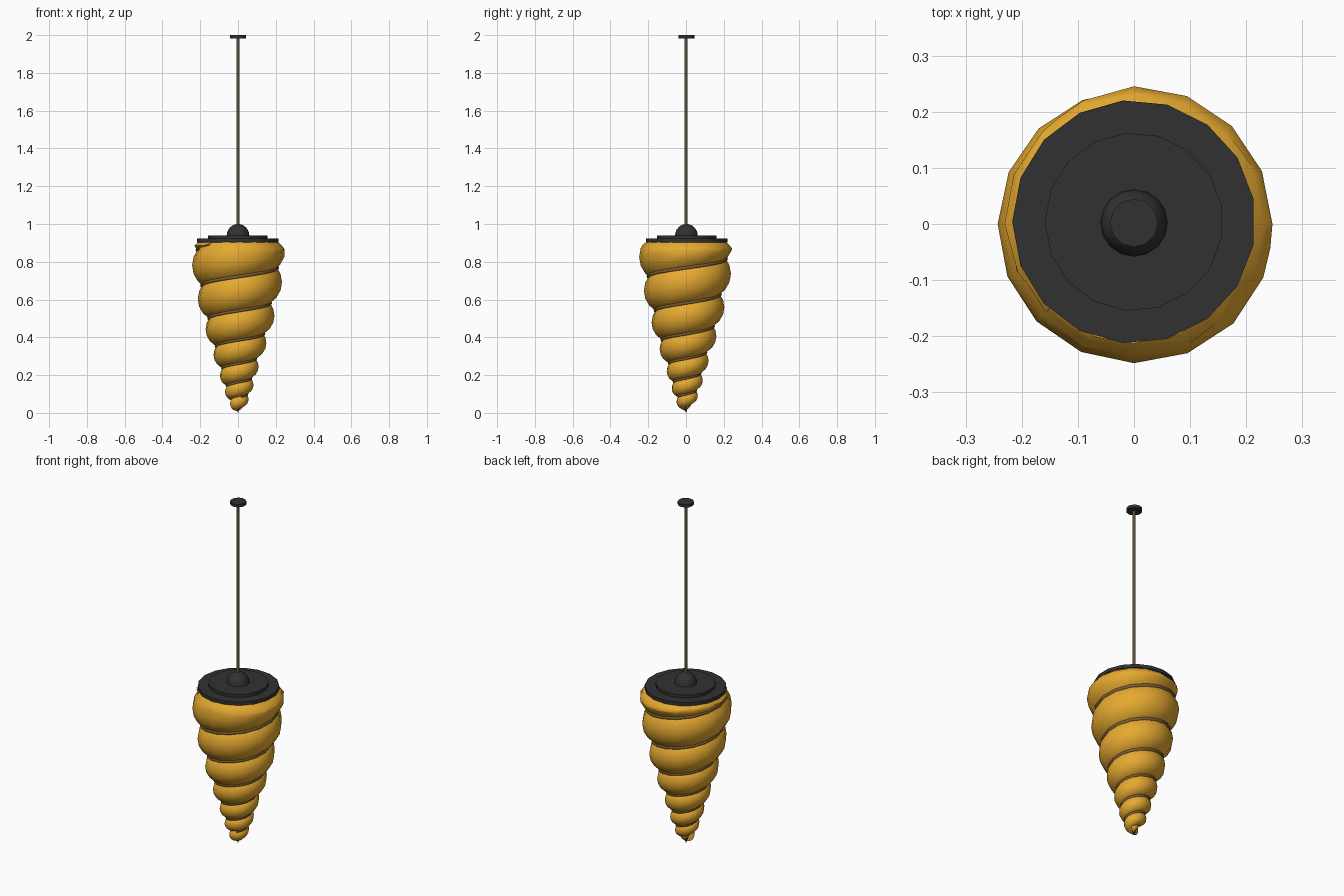
import bpy, bmesh, math
from mathutils import Vector

if "Cube" in bpy.data.objects:
    bpy.data.objects.remove(bpy.data.objects["Cube"])


def material(name, rgb):
    m = bpy.data.materials.new(name)
    m.diffuse_color = (*rgb, 1)
    m.use_nodes = True
    m.node_tree.nodes["Principled BSDF"].inputs["Base Color"].default_value = m.diffuse_color
    return m


AMBER = material("amber glass", (0.79, 0.40, 0.03))
DARK = material("dark metal", (0.031, 0.031, 0.032))
CORD = material("tan cord", (0.36, 0.27, 0.14))
TRIM = material("brown trim", (0.20, 0.115, 0.035))


def finish(bm, name, mat, angle=40):
    bmesh.ops.recalc_face_normals(bm, faces=bm.faces)
    me = bpy.data.meshes.new(name)
    bm.to_mesh(me)
    bm.free()
    me.materials.append(mat)
    ob = bpy.data.objects.new(name, me)
    bpy.context.collection.objects.link(ob)
    bpy.ops.object.select_all(action='DESELECT')
    ob.select_set(True)
    bpy.context.view_layer.objects.active = ob
    bpy.ops.object.shade_smooth_by_angle(angle=math.radians(angle))
    return ob


def lathe(name, profile, sides, mat, y=0.0):
    """Turned solid from (radius, z) pairs, bottom to top."""
    bm = bmesh.new()
    rings = []
    for r, z in profile:
        rings.append([bm.verts.new((-r * math.cos(math.tau * i / sides),
                                    y - r * math.sin(math.tau * i / sides), z))
                      for i in range(sides)])
    for a, b in zip(rings, rings[1:]):
        for i in range(sides):
            j = (i + 1) % sides
            bm.faces.new((a[i], a[j], b[j], b[i]))
    bm.faces.new(rings[0])
    bm.faces.new(rings[-1])
    return finish(bm, name, mat)


# Spiral: tapering tube wound down a cone (values at each whole turn)
HEIGHT = [0.87, 0.692, 0.515, 0.37, 0.245, 0.148, 0.072, 0.02]
OUTER = [0.253, 0.233, 0.193, 0.150, 0.109, 0.082, 0.056, 0.032]
STEPS, TOP = 16, 0.904


def at(values, t):
    i = max(0, min(int(t), len(values) - 2))
    return values[i] + (values[i + 1] - values[i]) * (t - i)


def coil(t):
    """Centre radius, centre height and tube radius at turn t."""
    out = min(at(OUTER, t), 0.254)
    share = 0.54 + 0.012 * max(t, 0) + 0.25 * max(t - 5.5, 0)
    return out * (1 - share), at(HEIGHT, t), out * share


def sweep(path, section, steps):
    """Round tube along (turn, radius, height, tube radius) samples."""
    bm = bmesh.new()
    rings = []
    for t, rad, z, tube in path:
        a = -math.tau * t
        ring = []
        for s in range(section):
            p = math.tau * s / section
            r = rad + tube * math.cos(p)
            ring.append(bm.verts.new((r * math.cos(a), r * math.sin(a),
                                      z + tube * math.sin(p))))
        rings.append(ring)
    for a, b in zip(rings, rings[1:]):
        for i in range(section):
            j = (i + 1) % section
            bm.faces.new((a[i], a[j], b[j], b[i]))
    bm.faces.new(rings[0])
    bm.faces.new(rings[-1])
    return bm


def trim_shoulder(bm):
    """Cut level under the lid and round the shoulder inwards."""
    bmesh.ops.recalc_face_normals(bm, faces=bm.faces)
    for z, cut in ((0.865, False), (0.886, False), (TOP, True)):
        bmesh.ops.bisect_plane(bm, geom=bm.verts[:] + bm.edges[:] + bm.faces[:],
                               plane_co=(0, 0, z), plane_no=(0, 0, 1), clear_outer=cut)
    for v in bm.verts:
        if v.co.z > 0.84:
            limit = 0.253 - 0.041 * ((v.co.z - 0.84) / (TOP - 0.84)) ** 2
            flat = Vector((v.co.x, v.co.y))
            if flat.length > limit:
                flat *= limit / flat.length
                v.co.x, v.co.y = flat


path = [(k / STEPS, *coil(k / STEPS)) for k in range(-10, int(6.45 * STEPS) + 1)]
bm = sweep(path, 18, STEPS)
trim_shoulder(bm)
finish(bm, "spiral_shade", AMBER, 60)

# Thin trim lying in the groove, where neighbouring coils meet
groove = []
for k in range(-9, int(5.3 * STEPS)):
    t = k / STEPS
    r0, z0, a = coil(t)
    r1, z1, b = coil(t + 1)
    d = math.hypot(r1 - r0, z1 - z0)
    u = (a * a - b * b + d * d) / (2 * d)
    h = math.sqrt(max(a * a - u * u, 0))
    ex, ez = (r1 - r0) / d, (z1 - z0) / d
    groove.append((t, r0 + ex * u - ez * h, z0 + ez * u + ex * h, 0.010))
groove = [g for g in groove if g[2] < 0.89]
finish(sweep(groove, 8, STEPS), "groove_trim", TRIM, 60)

# Lid in two steps, with a domed knob
lathe("lid_lower", [(0.217, 0.903), (0.217, 0.923)], 17, DARK, 0.004)
lathe("lid_upper", [(0.159, 0.92), (0.159, 0.94)], 17, DARK, 0.004)
dome = [(0.06 * math.cos(math.pi / 2 * i / 6), 0.938 + 0.062 * math.sin(math.pi / 2 * i / 6))
        for i in range(6)] + [(0.001, 1.0)]
lathe("knob", dome, 16, DARK, 0.002)

# Cord, ceiling plate and bottom tip
lathe("cord", [(0.007, 0.99), (0.007, 1.99)], 8, CORD)
lathe("ceiling_plate", [(0.043, 1.983), (0.043, 2.0)], 12, DARK, 0.002)
lathe("bottom_tip", [(0.0005, 0.0), (0.011, 0.03), (0.011, 0.05)], 10, DARK)
